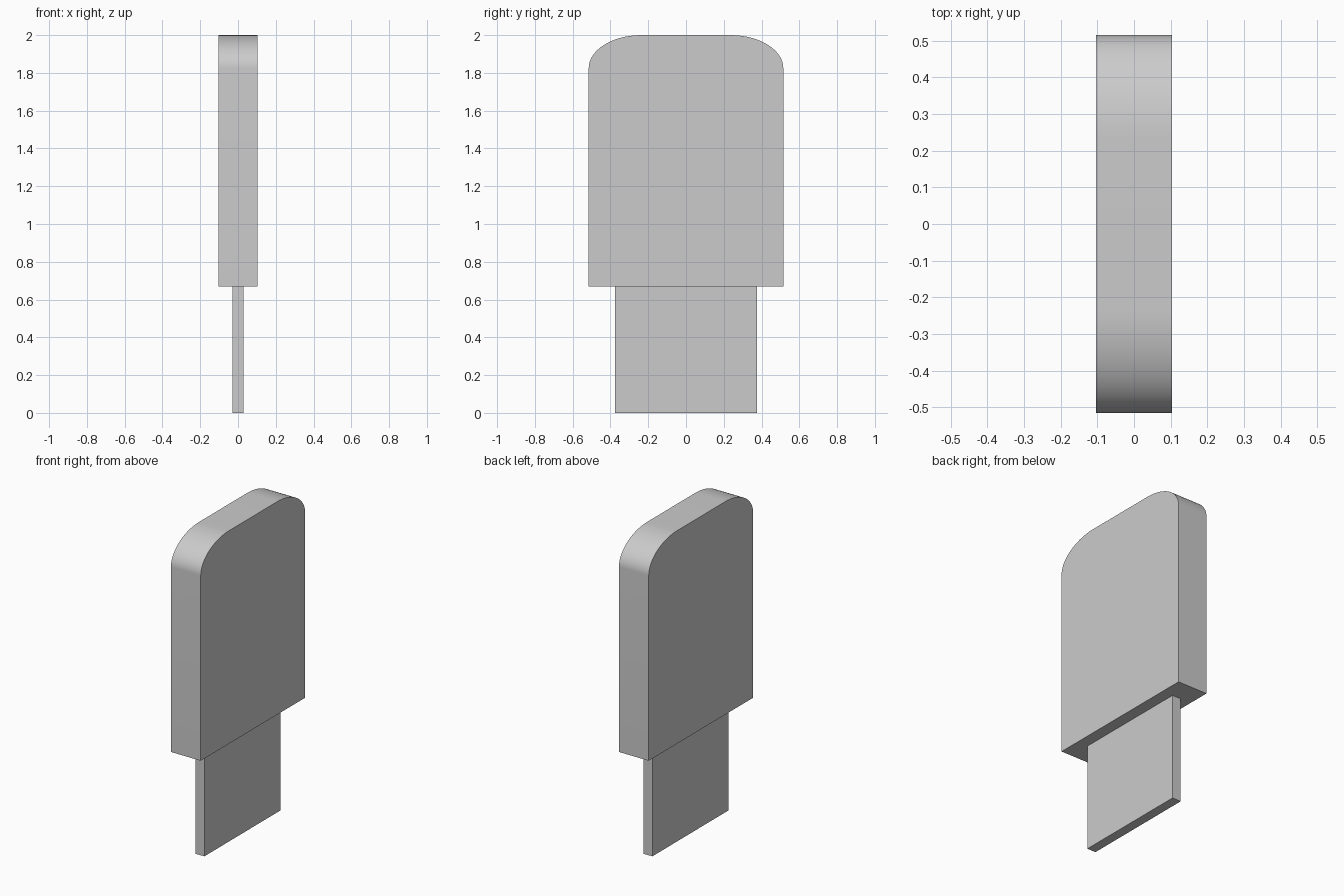
import bpy, bmesh
from math import sin, cos, pi, radians

if "Cube" in bpy.data.objects:
    bpy.data.objects.remove(bpy.data.objects["Cube"])


def extruded_plate(name, outline, half_thickness):
    """Extrude a (y, z) outline symmetrically along x."""
    bm = bmesh.new()
    face = bm.faces.new([bm.verts.new((-half_thickness, y, z)) for y, z in outline])
    ext = bmesh.ops.extrude_face_region(bm, geom=[face], use_keep_orig=True)
    verts = [v for v in ext["geom"] if isinstance(v, bmesh.types.BMVert)]
    bmesh.ops.translate(bm, verts=verts, vec=(2 * half_thickness, 0, 0))
    bmesh.ops.recalc_face_normals(bm, faces=bm.faces)
    mesh = bpy.data.meshes.new(name)
    bm.to_mesh(mesh)
    bm.free()
    obj = bpy.data.objects.new(name, mesh)
    bpy.context.collection.objects.link(obj)
    return obj


# Body: plate with elliptically rounded top corners
W, BOTTOM, TOP = 0.515, 0.67, 2.0
RY, RZ, STEPS = 0.28, 0.175, 24
corner = [(W - RY + RY * cos(a), TOP - RZ + RZ * sin(a))
          for a in (pi / 2 * i / STEPS for i in range(STEPS + 1))]
half = [(W, BOTTOM)] + corner
body = extruded_plate("body", half + [(-y, z) for y, z in reversed(half)], 0.103)

# Connector: thin flat tongue below the body
extruded_plate("connector", [(-0.375, 0), (0.375, 0), (0.375, BOTTOM), (-0.375, BOTTOM)], 0.03)

# Smooth the rounded corners, keep the rims sharp
bpy.context.view_layer.objects.active = body
body.select_set(True)
bpy.ops.object.shade_smooth_by_angle(angle=radians(30))
